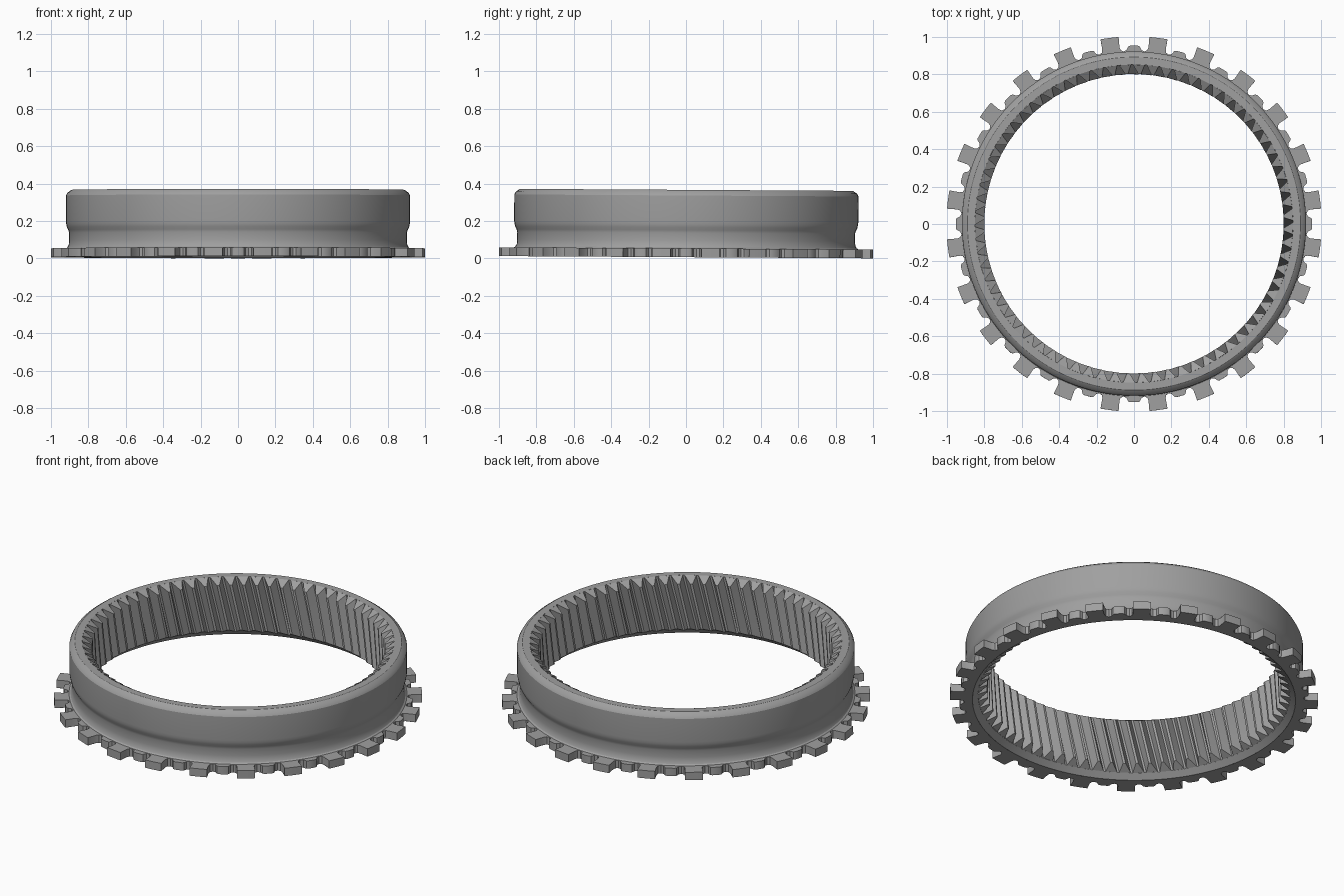
import bpy, bmesh
from math import radians, cos, sin, pi
from mathutils import Matrix, Vector

cube = bpy.data.objects.get("Cube")
if cube:
    bpy.data.objects.remove(cube, do_unlink=True)

steel = bpy.data.materials.new("grey steel")
steel.use_nodes = True
steel.diffuse_color = (0.35, 0.35, 0.35, 1)
steel.node_tree.nodes["Principled BSDF"].inputs["Base Color"].default_value = (0.35, 0.35, 0.35, 1)

# The ring rests very slightly tipped towards the back
TILT = 0.006
PLACE = Matrix.Translation((0, 0, TILT)) @ Matrix.Rotation(-TILT, 4, 'X')


def polar(r, angle, z):
    return Vector((r * cos(angle), r * sin(angle), z))


def skin(bm, rows):
    """Bridge closed rows of points with quads and return the vertex rows."""
    vs = [[bm.verts.new(p) for p in row] for row in rows]
    n = len(rows[0])
    for a, b in zip(vs, vs[1:]):
        for j in range(n):
            k = (j + 1) % n
            bm.faces.new((a[j], a[k], b[k], b[j]))
    return vs


def finish(bm, name):
    bm.transform(PLACE)
    mesh = bpy.data.meshes.new(name)
    bm.to_mesh(mesh)
    bm.free()
    mesh.materials.append(steel)
    obj = bpy.data.objects.new(name, mesh)
    bpy.context.collection.objects.link(obj)
    bpy.ops.object.select_all(action='DESELECT')
    obj.select_set(True)
    bpy.context.view_layer.objects.active = obj
    bpy.ops.object.shade_smooth_by_angle(angle=radians(28))


def revolve(name, profile, steps=144):
    bm = bmesh.new()
    skin(bm, [[polar(r, 2 * pi * j / steps, z) for j in range(steps)] for r, z in profile])
    finish(bm, name)


ROOT, TIP, TOP, BASE = 0.85, 0.80, 0.36, 0.03

# Outer sleeve: filleted neck, collar, top chamfer and flat rim
revolve("ring_sleeve", [(0.922, 0.046), (0.912, 0.053), (0.905, 0.067), (0.903, 0.09),
                        (0.903, 0.13), (0.907, 0.145), (0.915, 0.16), (0.918, 0.175),
                        (0.92, 0.19), (0.92, 0.33), (0.912, 0.345), (0.89, TOP), (ROOT, TOP)])

# Bevel around the lower mouth
revolve("lower_bevel", [(ROOT, BASE), (0.88, 0)])

# Toothed flange: 24 square lugs with a low bump in every gap
half = [(0, 1.003), (1.4, 1.003), (2.8, 1.003), (2.65, 0.955), (3.1, 0.932),
        (4.0, 0.924), (5.0, 0.93), (5.6, 0.948), (6.2, 0.953), (7.5, 0.953)]
period = [(-a, r) for a, r in reversed(half[1:])] + half[:-1]
outline = [(r, radians(a + 7.5 + 15 * i)) for i in range(24) for a, r in period]
bm = bmesh.new()
skin(bm, [[polar(0.88, a, 0) for r, a in outline],
          [polar(r, a, 0) for r, a in outline],
          [polar(r, a, 0.047) for r, a in outline],
          [polar(0.895, a, 0.047) for r, a in outline]])
finish(bm, "lug_flange")

# Internal helical teeth with sloped ends
TEETH, ROWS, TWIST = 72, 8, radians(15)
pitch = 2 * pi / TEETH
columns = [(r, (i + f) * pitch) for i in range(TEETH)
           for f, r in ((0, ROOT), (0.15, ROOT), (0.48, TIP), (0.67, TIP))]
rows = []
for k in range(ROWS + 1):
    row = []
    for r, a in columns:
        inset = 0.6 * (ROOT - r)
        high, low = TOP - inset, BASE + inset
        z = high + (low - high) * k / ROWS
        row.append(polar(r, a + TWIST * z, z))
    rows.append(row)
bm = bmesh.new()
vs = skin(bm, rows)
for i in range(TEETH):
    ids = [(4 * i + j) % len(columns) for j in (1, 4, 3, 2)]
    bm.faces.new([vs[0][j] for j in ids])
    bm.faces.new([vs[-1][j] for j in reversed(ids)])
finish(bm, "internal_teeth")
